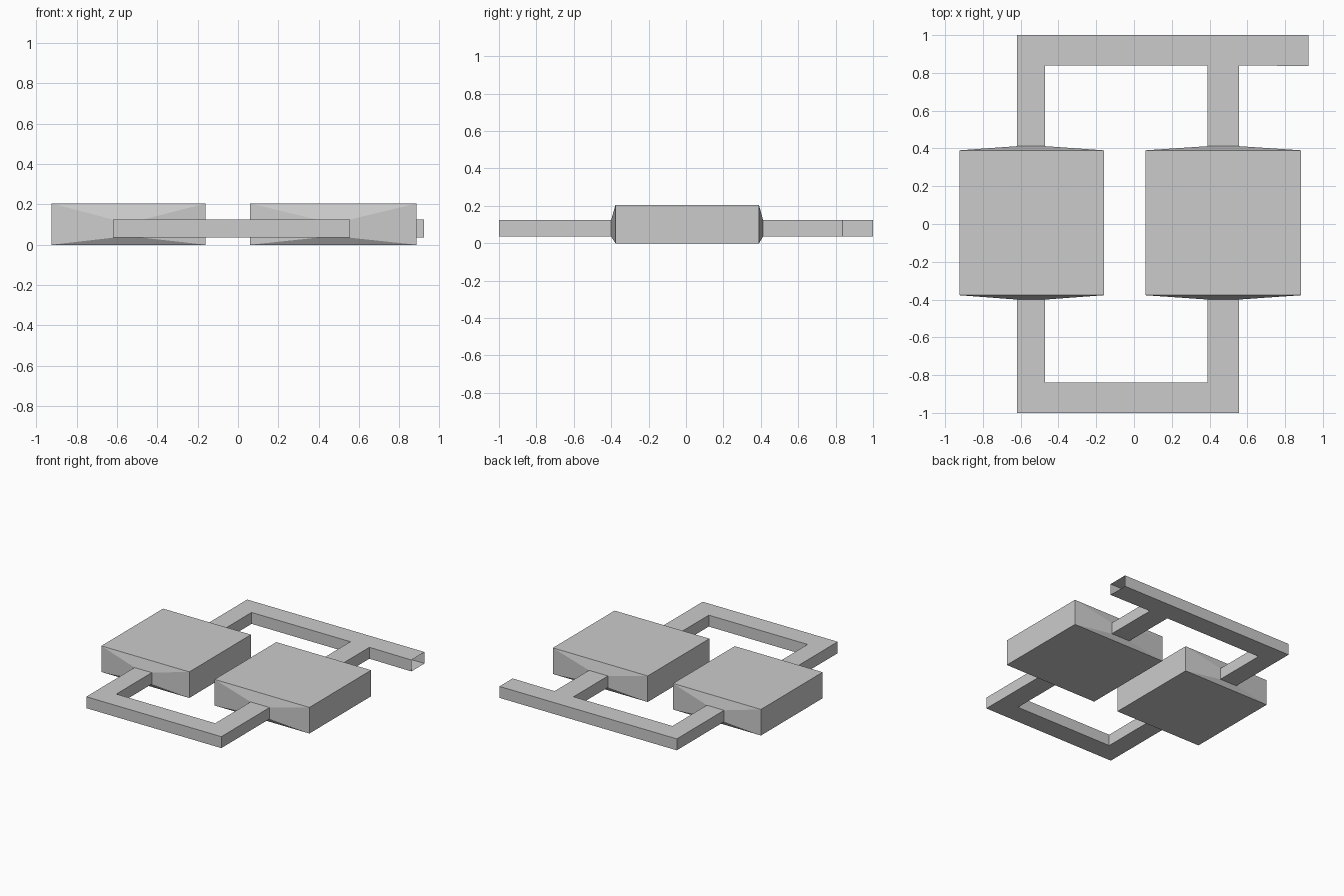
import bpy, bmesh

if "Cube" in bpy.data.objects:
    bpy.data.objects.remove(bpy.data.objects["Cube"])

PIPE = (0.035, 0.125)   # bottom and top of the ducts
BOX = (0.0, 0.205)      # bottom and top of the chambers


def duct(name, paths, skip=()):
    """Loft open thin shells; each section is (left xy, right xy, (z0, z1))."""
    bm = bmesh.new()
    for n, path in enumerate(paths):
        rings = [[bm.verts.new((*p, z)) for p, z in
                  ((a, z0), (b, z0), (b, z1), (a, z1))]
                 for a, b, (z0, z1) in path]
        for s in range(len(rings) - 1):
            r, t = rings[s], rings[s + 1]
            for i in range(4):
                if (n, s, i) not in skip:
                    j = (i + 1) % 4
                    bm.faces.new((r[i], t[i], t[j], r[j]))
    bmesh.ops.remove_doubles(bm, verts=bm.verts, dist=0.0005)
    mesh = bpy.data.meshes.new(name)
    bm.to_mesh(mesh)
    bm.free()
    obj = bpy.data.objects.new(name, mesh)
    bpy.context.collection.objects.link(obj)
    return obj


def across(x0, x1, y, z=PIPE):
    return ((x0, y), (x1, y), z)


LEFT = (-0.62, -0.47)
RIGHT = (0.39, 0.555)

# Wide chambers with shallow tapered ends
for name, box_x, pipe_x in (("left_chamber", (-0.925, -0.16), LEFT),
                            ("right_chamber", (0.06, 0.885), RIGHT)):
    duct(name, [[across(*pipe_x, -0.40), across(*box_x, -0.377, BOX),
                 across(*box_x, 0.39, BOX), across(*pipe_x, 0.412)]])

# Front U-shaped duct with mitred corners
duct("front_return_duct", [[
    (( 0.555, -0.40), (0.39, -0.40), PIPE),
    (( 0.555, -1.0), (0.39, -0.84), PIPE),
    ((-0.62, -1.0), (-0.47, -0.84), PIPE),
    ((-0.62, -0.40), (-0.47, -0.40), PIPE)]])

# Back duct: mitred corner, T junction (open side wall) and open outlet
main = [across(*LEFT, 0.412),
        ((-0.62, 1.0), (-0.47, 0.84), PIPE),
        ((0.39, 1.0), (0.39, 0.84), PIPE),
        ((0.555, 1.0), (0.555, 0.84), PIPE),
        ((0.923, 1.0), (0.923, 0.836), PIPE)]
branch = [across(*RIGHT, 0.412), across(*RIGHT, 0.84)]
duct("back_manifold_duct", [main, branch], skip={(0, 2, 1)})
